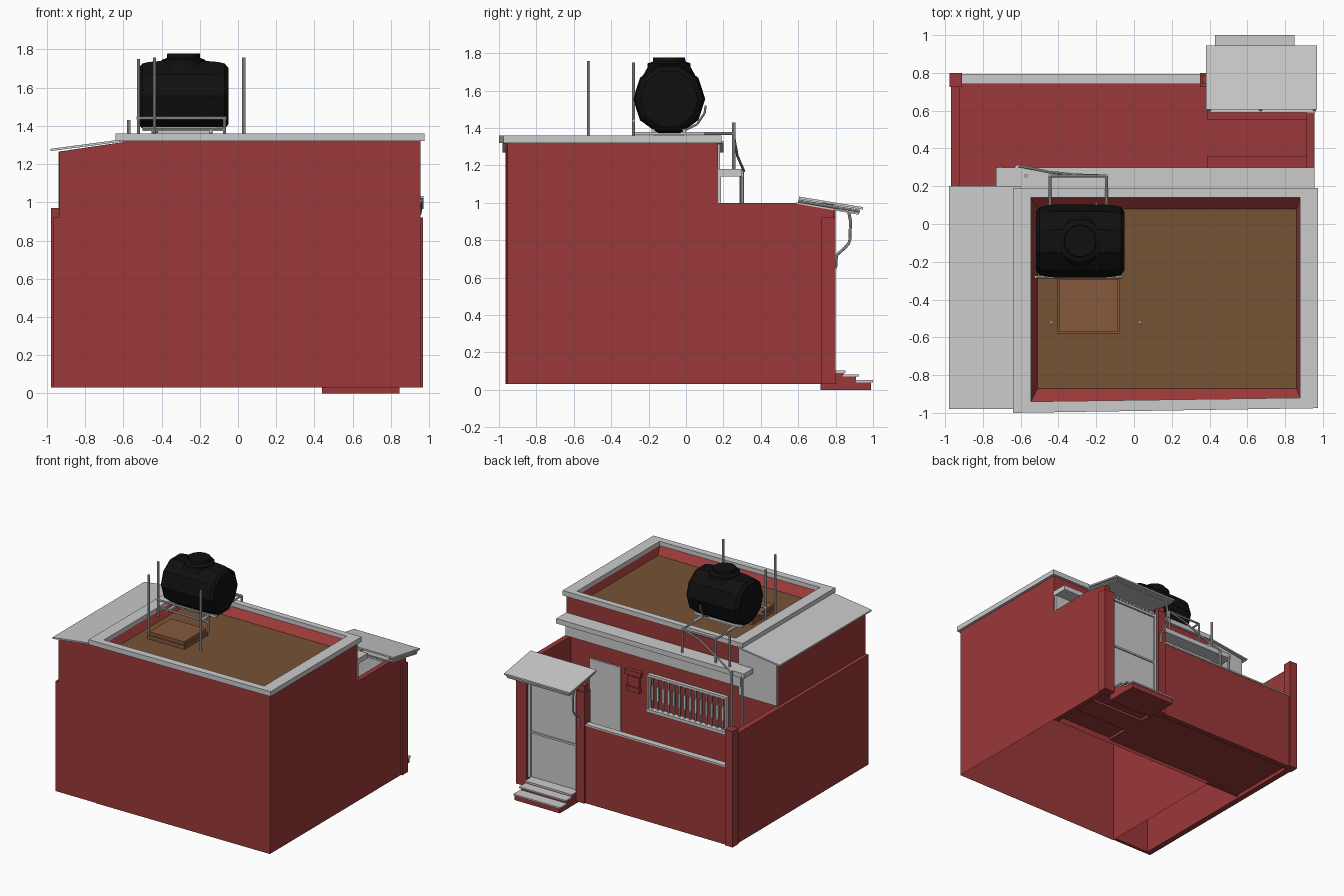
import bpy, bmesh, math
from mathutils import Vector, Matrix

def mat(name, c):
    m = bpy.data.materials.new(name)
    m.diffuse_color = (*c, 1)
    return m

RED = mat("red_paint", (0.33, 0.04, 0.04))
BROWN = mat("brown_roof", (0.18, 0.085, 0.035))
TAN = mat("hatch_brown", (0.24, 0.10, 0.045))
BLACK = mat("black_plastic", (0.005, 0.005, 0.005))

def finish(bm, name, m=None, normals=True):
    if normals:
        bmesh.ops.recalc_face_normals(bm, faces=bm.faces)
    me = bpy.data.meshes.new(name)
    bm.to_mesh(me)
    bm.free()
    ob = bpy.data.objects.new(name, me)
    bpy.context.collection.objects.link(ob)
    if m:
        me.materials.append(m)
    return ob

def add_box(bm, x0, x1, y0, y1, z0, z1):
    M = Matrix.Translation(((x0+x1)/2, (y0+y1)/2, (z0+z1)/2)) @ Matrix.Diagonal((x1-x0, y1-y0, z1-z0, 1))
    return bmesh.ops.create_cube(bm, size=1, matrix=M)["verts"]

def boxes(name, dims, m=None):
    bm = bmesh.new()
    for d in dims:
        add_box(bm, *d)
    return finish(bm, name, m)

def prism(name, pts, axis, a, b, m=None):
    # profile in xz (axis 'y') or yz (axis 'x'), extruded from a to b
    bm = bmesh.new()
    at = lambda p, t: (t, p[0], p[1]) if axis == 'x' else (p[0], t, p[1])
    f = bm.faces.new([bm.verts.new(at(p, a)) for p in pts])
    r = bmesh.ops.extrude_face_region(bm, geom=[f])
    d = (b-a, 0, 0) if axis == 'x' else (0, b-a, 0)
    bmesh.ops.translate(bm, vec=d, verts=[v for v in r["geom"] if isinstance(v, bmesh.types.BMVert)])
    return finish(bm, name, m)

def tubes(name, paths, r=0.007, m=None, n=8):
    bm = bmesh.new()
    for path in paths:
        for p, q in zip(path, path[1:]):
            p, q = Vector(p), Vector(q)
            M = Matrix.Translation((p+q)/2) @ (q-p).to_track_quat('Z', 'Y').to_matrix().to_4x4()
            bmesh.ops.create_cone(bm, cap_ends=True, segments=n, radius1=r, radius2=r, depth=(q-p).length, matrix=M)
    return finish(bm, name, m)

def loft(name, rings, m=None, cap=False):
    bm = bmesh.new()
    vs = [[bm.verts.new(p) for p in ring] for ring in rings]
    for a, b in zip(vs, vs[1:]):
        for i in range(len(a)):
            j = (i+1) % len(a)
            bm.faces.new((a[i], a[j], b[j], b[i]))
    if cap:
        bm.faces.new(vs[0][::-1])
        bm.faces.new(vs[-1])
    return finish(bm, name, m)

# main house: open-bottomed wall shell
rect = lambda x0, x1, yl, yr, y1, z: [(x0, yl, z), (x1, yr, z), (x1, y1, z), (x0, y1, z)]
loft("house_walls", [rect(-0.6, 0.955, -0.965, -0.955, 0.17, z) for z in (0.03, 1.325)], RED)
# parapet coping, sloping inner parapet, roof
o, i = (-0.64, 0.975, -1.0, -0.975, 0.19), (-0.545, 0.88, -0.94, -0.92, 0.14)
loft("parapet_coping", [rect(*o, 1.32), rect(*o, 1.36), rect(*i, 1.36), rect(*i, 1.32), rect(*o, 1.32)])
inner = (-0.51, 0.86, -0.87, -0.87, 0.08)
loft("parapet_inner_face", [rect(*i, 1.325), rect(*inner, 1.27)], RED)
boxes("roof_floor", [(-0.51, 0.86, -0.87, 0.08, 1.25, 1.27)], BROWN)
boxes("roof_hatch", [(-0.405, -0.075, -0.58, -0.28, 1.27, 1.30), (-0.395, -0.085, -0.57, -0.29, 1.30, 1.325)], TAN)

# lean-to on the left side
prism("lean_to_walls", [(-0.937, 0.9), (-0.937, 1.265), (-0.6, 1.315), (-0.6, 0.9)], 'y', -0.96, 0.17, RED)
prism("lean_to_roof", [(-0.98, 1.268), (-0.6, 1.318), (-0.6, 1.33), (-0.98, 1.28)], 'y', -0.98, 0.2)
prism("lean_to_end_panel", [(-0.94, 0.93), (-0.94, 1.265), (-0.6, 1.315), (-0.6, 0.93)], 'y', 0.17, 0.182)

# boundary walls and corner posts
boxes("boundary_walls", [
    (-0.968, -0.92, -0.96, 0.75, 0.03, 0.92), (-0.92, -0.6, -0.96, -0.935, 0.03, 0.905),
    (-0.92, -0.6, 0.14, 0.17, 0.05, 0.93), (-0.92, 0.36, 0.745, 0.788, 0.03, 0.66),
    (0.912, 0.955, 0.17, 0.79, 0.03, 1.0)], RED)
boxes("wall_coping", [(-0.91, 0.355, 0.742, 0.793, 0.66, 0.672)])
boxes("corner_posts", [(-0.978, -0.91, 0.725, 0.8, 0.03, 0.97), (0.35, 0.425, 0.725, 0.8, 0.03, 0.93),
                       (0.87, 0.967, 0.725, 0.8, 0.03, 0.92), (0.36, 0.41, 0.74, 0.79, 0.93, 0.98)], RED)

# courtyard floor and entry landing
boxes("courtyard_floor", [(-0.92, 0.39, 0.17, 0.745, 0.06, 0.08), (0.39, 0.912, 0.55, 0.745, 0.08, 0.1),
                          (0.39, 0.912, 0.36, 0.55, 0.06, 0.08), (0.39, 0.912, 0.17, 0.36, 0.08, 0.1)], RED)

# front steps
boxes("step_bases", [(0.44, 0.845, 0.72, 0.99, 0, 0.04), (0.44, 0.845, 0.72, 0.91, 0.04, 0.07),
                     (0.44, 0.845, 0.72, 0.845, 0.07, 0.09)], RED)
boxes("step_treads", [(0.43, 0.85, 0.91, 1.0, 0.04, 0.052), (0.43, 0.85, 0.84, 0.925, 0.07, 0.082),
                      (0.43, 0.85, 0.76, 0.852, 0.09, 0.102)])

# gate: panel, frame, row of pickets above
boxes("gate_panel", [(0.425, 0.87, 0.755, 0.765, 0.1, 0.88)])
boxes("gate_frame", [(0.425, 0.445, 0.75, 0.78, 0.1, 0.9), (0.85, 0.87, 0.75, 0.78, 0.1, 0.9),
                     (0.425, 0.87, 0.75, 0.78, 0.87, 0.89), (0.425, 0.87, 0.75, 0.775, 0.46, 0.475)])
boxes("gate_pickets", [(0.44+k*0.033, 0.456+k*0.033, 0.762, 0.772, 0.88, 0.92) for k in range(13)])

# porch canopy with frame and curved bracket
prism("canopy_sheet", [(0.605, 1.02), (0.605, 1.033), (0.945, 0.977), (0.945, 0.964)], 'x', 0.38, 0.97)
prism("canopy_under_sheet", [(0.59, 0.995), (0.59, 1.004), (0.925, 0.945), (0.925, 0.936)], 'x', 0.40, 0.96)
tubes("canopy_rails", [[(x, 0.6, 1.01), (x, 0.93, 0.955)] for x in (0.40, 0.67, 0.955)], 0.008)
tubes("canopy_bracket", [[(0.40, 0.87, 0.95), (0.40, 0.88, 0.9), (0.40, 0.875, 0.79), (0.40, 0.85, 0.76),
                          (0.40, 0.805, 0.72), (0.40, 0.8, 0.65)]], 0.008)

# ledge over the courtyard
boxes("courtyard_ledge", [(-0.73, 0.955, 0.17, 0.3, 1.14, 1.18)])
boxes("lintel_band", [(-0.62, 0.95, 0.168, 0.188, 1.0, 1.14)])

# house door, vent and barred window
boxes("house_door", [(0.46, 0.74, 0.168, 0.182, 0.1, 0.87)])
boxes("wall_vent", [(0.27, 0.41, 0.17, 0.2, 0.84, 0.88), (0.29, 0.39, 0.17, 0.19, 0.75, 0.83),
                    (0.28, 0.40, 0.17, 0.2, 0.71, 0.75)], RED)
boxes("window_frame", [(-0.5, 0.21, 0.17, 0.2, 0.87, 0.89), (-0.5, 0.21, 0.17, 0.215, 0.59, 0.615),
                       (-0.5, -0.485, 0.17, 0.2, 0.6, 0.88), (0.195, 0.21, 0.17, 0.2, 0.6, 0.88)])
xs = [-0.46+k*0.0485 for k in range(14)]
tubes("window_bars", [[(x, 0.188, 0.61), (x, 0.188, 0.875)] for x in xs], 0.007, None, 6)
tubes("window_bar_bulges", [[(x, 0.188, 0.69), (x, 0.188, 0.80)] for x in xs], 0.013, None, 6)

# water tank: ten-sided body along x, neck and lid
C = Vector((-0.285, -0.09, 1.555))
prof = [(-0.235, 0.10), (-0.235, 0.155), (-0.215, 0.18), (-0.185, 0.188), (-0.13, 0.193)]
prof += [(-x, r) for x, r in reversed(prof)]
loft("tank_body", [[C + Vector((x, r*math.cos(k*math.pi/5), r*math.sin(k*math.pi/5))) for k in range(10)]
                   for x, r in prof], BLACK, True)
loft("tank_neck_lid", [[(C.x+r*math.cos(k*math.pi/8), C.y+r*math.sin(k*math.pi/8), z) for k in range(16)]
                       for r, z in [(0.14, 1.68), (0.115, 1.725), (0.115, 1.745), (0.087, 1.755), (0.085, 1.778)]], BLACK, True)

# tank stand
boxes("tank_stand_rails", [(-0.5, -0.07, y, y+0.02, 1.375, 1.395) for y in (-0.185, -0.02)] +
      [(x, x+0.02, -0.28, 0.1, 1.362, 1.378) for x in (-0.45, -0.15)])
boxes("tank_cradle", [(-0.42, -0.15, -0.17, -0.01, 1.36, 1.375)])
tubes("tank_guard_rail", [[(-0.53, -0.28, 1.44), (-0.06, -0.28, 1.44)], [(-0.5, -0.28, 1.38), (-0.07, -0.28, 1.38)],
                          [(-0.07, -0.28, 1.3), (-0.07, -0.28, 1.44)]], 0.008)
tubes("stand_arms", [[(x, 0.05, 1.37), (x, 0.255, 1.37), (x, 0.255, 1.18)] for x in (-0.445, -0.145)] +
      [[(-0.445, 0.255, 1.37), (-0.145, 0.255, 1.37)]], 0.008)
tubes("drain_pipe", [[(-0.145, 0.255, 1.37), (-0.3, 0.26, 1.33), (-0.45, 0.275, 1.25), (-0.62, 0.31, 1.17)]], 0.007)
tubes("standpipes", [[(-0.572, 0.255, 1.18), (-0.572, 0.255, 1.43)], [(-0.62, 0.3, 0.67), (-0.62, 0.3, 1.18)],
                     [(-0.71, 0.295, 0.67), (-0.71, 0.295, 1.16)]], 0.01)
tubes("tank_outlet_pipe", [[(-0.2, 0.0, 1.39), (-0.2, 0.06, 1.42), (-0.2, 0.1, 1.48), (-0.2, 0.105, 1.52)]], 0.006)

# vertical roof poles
tubes("roof_poles", [[(-0.52, -0.28, 1.30), (-0.52, -0.28, 1.75)], [(-0.437, -0.52, 1.27), (-0.437, -0.52, 1.757)],
                     [(0.03, -0.52, 1.27), (0.03, -0.52, 1.757)]], 0.008)
